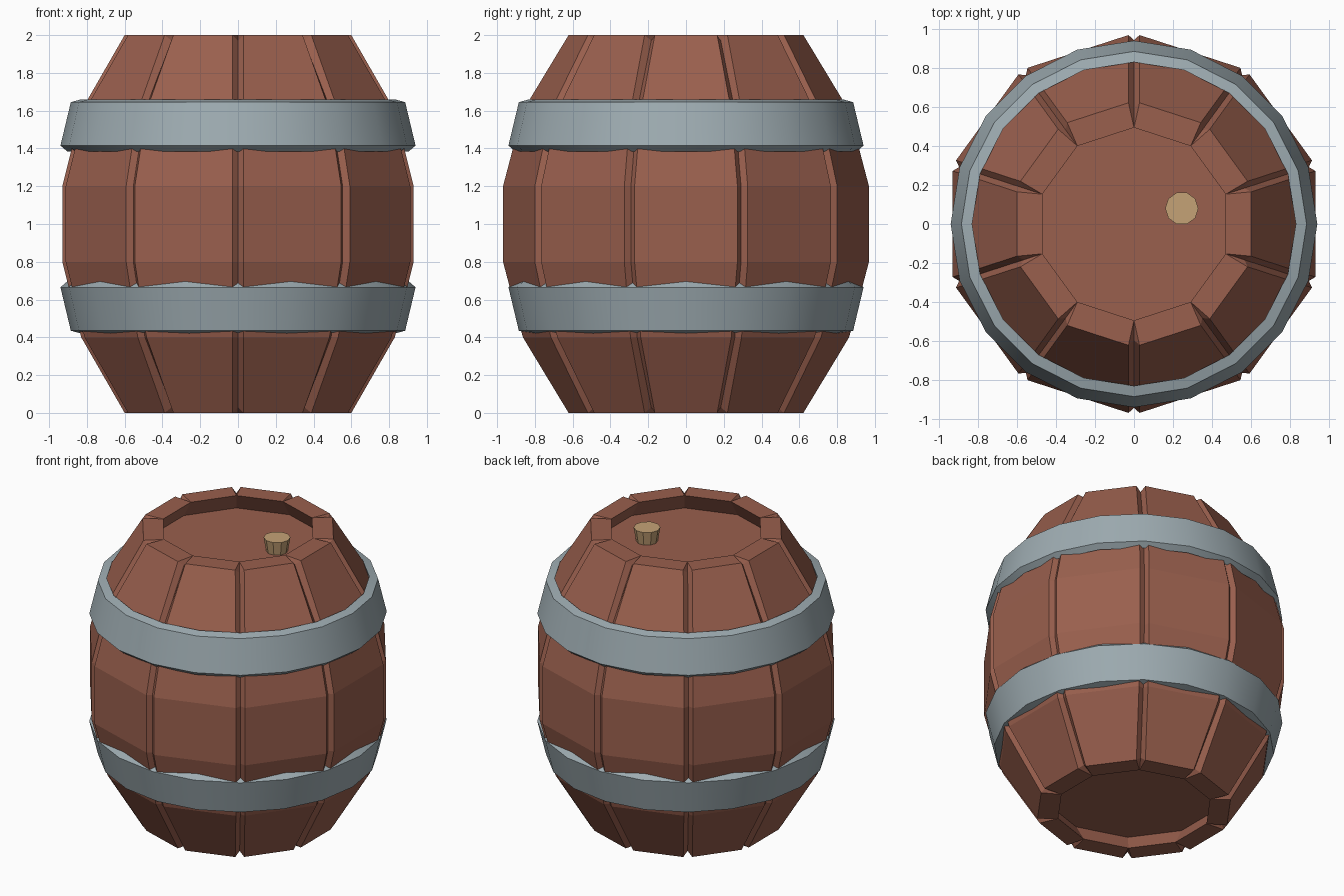
import bpy
import bmesh
from math import cos, sin, tan, pi, radians

if "Cube" in bpy.data.objects:
    bpy.data.objects.remove(bpy.data.objects["Cube"])

N = 10                      # staves
T = tan(pi / N)


def material(name, rgb):
    m = bpy.data.materials.new(name)
    m.diffuse_color = (*rgb, 1)
    m.use_nodes = True
    m.node_tree.nodes["Principled BSDF"].inputs["Base Color"].default_value = m.diffuse_color
    return m


wood = material("wood", (0.32, 0.115, 0.075))
steel = material("steel", (0.34, 0.41, 0.44))
cork = material("cork", (0.56, 0.36, 0.18))


def make(name, rings, mat, caps=True, closed=False):
    """Bridge a list of equal-sized point rings into one mesh."""
    bm = bmesh.new()
    vr = [[bm.verts.new(p) for p in r] for r in rings]
    pairs = list(zip(vr, vr[1:])) + ([(vr[-1], vr[0])] if closed else [])
    for a, b in pairs:
        for i in range(len(a)):
            j = (i + 1) % len(a)
            bm.faces.new((a[i], a[j], b[j], b[i]))
    if caps and not closed:
        for r in (vr[0], vr[-1]):
            c = len(r)
            if c == 6:      # stave end: flat middle plus two corner chamfers
                bm.faces.new((r[0], r[2], r[3], r[5]))
                bm.faces.new((r[0], r[1], r[2]))
                bm.faces.new((r[3], r[4], r[5]))
            else:
                bm.faces.new(r)
    bmesh.ops.recalc_face_normals(bm, faces=bm.faces)
    me = bpy.data.meshes.new(name)
    bm.to_mesh(me)
    bm.free()
    me.materials.append(mat)
    ob = bpy.data.objects.new(name, me)
    bpy.context.collection.objects.link(ob)
    return ob


def circle(r, z, n, x=0, y=0, phase=0.0):
    return [(x + r * cos(phase + 2 * pi * i / n),
             y + r * sin(phase + 2 * pi * i / n), z) for i in range(n)]


# Staves: bulging planks with chamfered seams
profile = [(0.60, 0), (0.83, 0.4), (0.93, 0.8), (0.93, 1.2), (0.83, 1.6), (0.60, 2)]
GAP, DEPTH, THICK = 0.03, 0.035, 0.13
stave_rings = []
for a, z in profile:
    b = a - THICK
    g = a - DEPTH * cos(pi / N)
    gz = min(max(z, 0.03), 1.97)
    w = a * T - GAP
    stave_rings.append([(b, -b * T, z), (g, -g * T, gz), (a, -w, z),
                        (a, w, z), (g, g * T, gz), (b, b * T, z)])
stave = make("stave_1", stave_rings, wood)
for i in range(1, N):
    ob = stave.copy()
    ob.name = f"stave_{i + 1}"
    ob.rotation_euler.z = 2 * pi * i / N
    bpy.context.collection.objects.link(ob)

# Recessed heads at both ends
for name, z0, z1 in (("bottom_head", 0.12, 0.2), ("top_head", 1.8, 1.88)):
    make(name, [circle(0.58, z, N, phase=pi / N) for z in (z0, z1)], wood)

# Metal hoops, tilted slabs mirrored about the belly
hoop = [(0.94, 0.375), (0.885, 0.605), (0.83, 0.62), (0.905, 0.345)]
for name, s in (("upper_hoop", 1), ("lower_hoop", -1)):
    ob = make(name, [circle(r, 1.04 + s * h, 20) for r, h in hoop], steel, closed=True)
    ob.data.shade_smooth()
    bpy.context.view_layer.objects.active = ob
    ob.select_set(True)
    bpy.ops.object.shade_smooth_by_angle(angle=radians(30))
    ob.select_set(False)

# Tapered bung in the top head
make("bung", [circle(0.065, 1.86, 10, 0.245, 0.08), circle(0.085, 1.975, 10, 0.245, 0.08)], cork)
